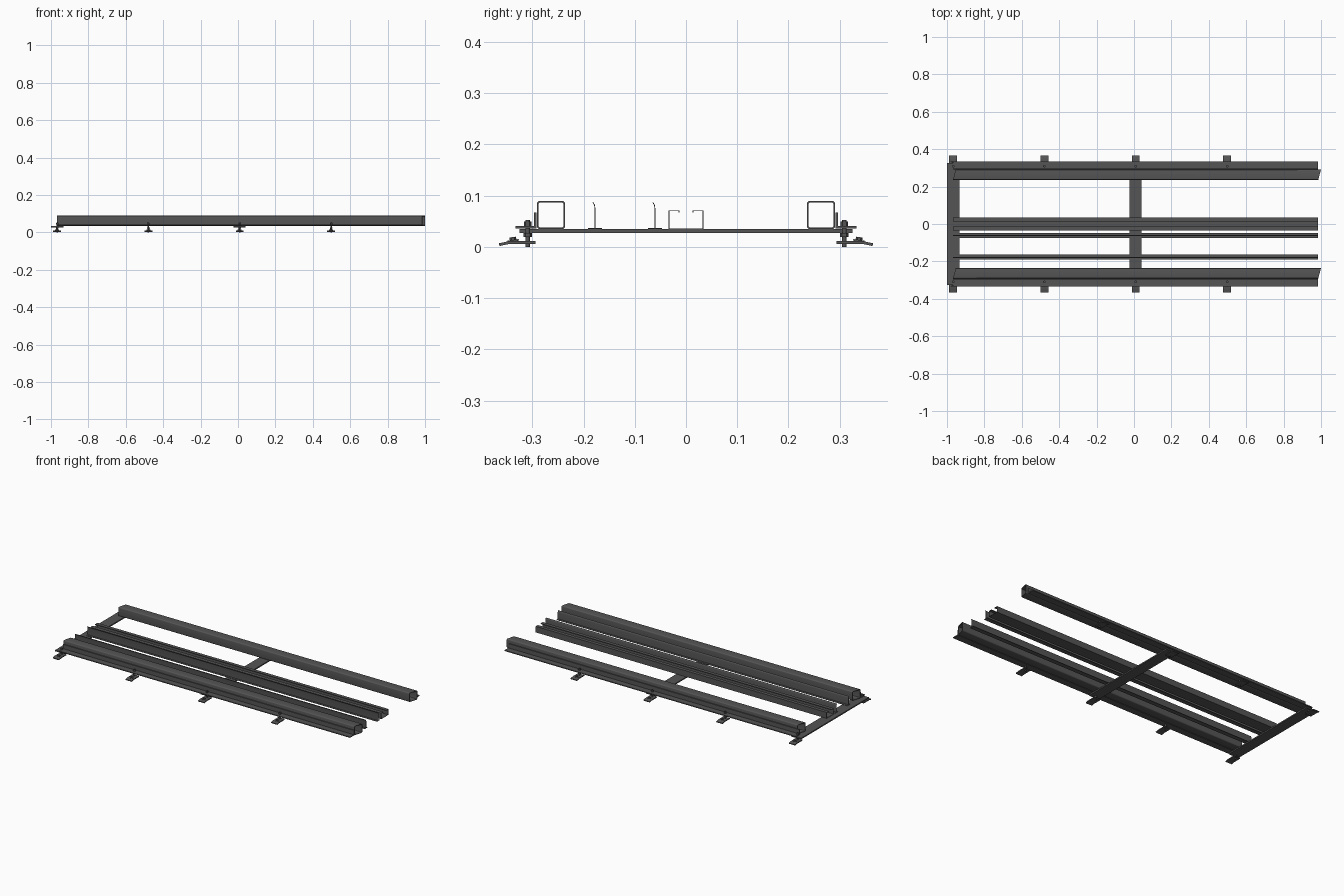
import bpy, bmesh, math
from mathutils import Vector, Matrix

if "Cube" in bpy.data.objects:
    bpy.data.objects.remove(bpy.data.objects["Cube"])

steel = bpy.data.materials.new("dark_steel")
steel.diffuse_color = (0.09, 0.09, 0.09, 1)
steel.use_nodes = True
steel.node_tree.nodes["Principled BSDF"].inputs["Base Color"].default_value = steel.diffuse_color
X0, X1 = -0.968, 0.985          # rail ends
STATIONS = [-0.967, -0.479, 0.009, 0.498]


def finish(name, bm, smooth=False):
    bmesh.ops.recalc_face_normals(bm, faces=bm.faces)
    me = bpy.data.meshes.new(name)
    bm.to_mesh(me)
    bm.free()
    ob = bpy.data.objects.new(name, me)
    bpy.context.collection.objects.link(ob)
    me.materials.append(steel)
    if smooth:
        bpy.context.view_layer.objects.active = ob
        ob.select_set(True)
        bpy.ops.object.shade_smooth_by_angle(angle=math.radians(35))
        ob.select_set(False)
    return ob


def sheet(name, pts, t, x0, x1, closed=False, shear=0.0, smooth=False):
    """Extrude a (y, z) path along x as folded sheet of thickness t (to its left)."""
    P = [Vector(p) for p in pts]
    n = len(P)
    inner = []
    for i, p in enumerate(P):
        a = P[i - 1] if (closed or i > 0) else None
        b = P[(i + 1) % n] if (closed or i < n - 1) else None
        dirs = [d.normalized() for d in ([p - a] if a else []) + ([b - p] if b else [])]
        norms = [Vector((-d.y, d.x)) for d in dirs]
        m = sum(norms, Vector((0, 0))).normalized()
        inner.append(p + m * t / m.dot(norms[0]))
    bm = bmesh.new()
    y_ref = min(p.x for p in P)
    rings = [[bm.verts.new((x + shear * (q.x - y_ref), q.x, q.y)) for q in path]
             for x in (x0, x1) for path in (P, inner)]
    o0, i0, o1, i1 = rings
    for k in range(n if closed else n - 1):
        j = (k + 1) % n
        for r, s in ((o0, o1), (o1, i1), (i1, i0), (i0, o0)):
            bm.faces.new((r[k], r[j], s[j], s[k]))
    if not closed:
        for k in (0, n - 1):
            bm.faces.new((o0[k], o1[k], i1[k], i0[k]))
    return finish(name, bm, smooth)


def box(name, lo, hi):
    bm = bmesh.new()
    bmesh.ops.create_cube(bm, size=1)
    for v in bm.verts:
        v.co = [l + (c + 0.5) * (h - l) for c, l, h in zip(v.co, lo, hi)]
    return finish(name, bm)


def stack(name, parts, loc, tilt=0.0):
    """Coaxial bolt pieces: (radius, z0, z1, sides)."""
    bm = bmesh.new()
    for r, z0, z1, sides in parts:
        bmesh.ops.create_cone(bm, cap_ends=True, segments=sides, radius1=r, radius2=r,
                              depth=z1 - z0, matrix=Matrix.Translation((0, 0, (z0 + z1) / 2)))
    bm.transform(Matrix.Translation(loc) @ Matrix.Rotation(tilt, 4, 'X'))
    return finish(name, bm, True)


def rounded_rect(y0, y1, z0, z1, r, seg=4):
    pts = []
    for cy, cz, a0 in ((y1 - r, z1 - r, 0), (y0 + r, z1 - r, 90),
                       (y0 + r, z0 + r, 180), (y1 - r, z0 + r, 270)):
        for k in range(seg + 1):
            a = math.radians(a0 + 90 * k / seg)
            pts.append((cy + r * math.cos(a), cz + r * math.sin(a)))
    return pts


# Cross members
for name, cx in (("end_crossbar", -0.967), ("middle_crossbar", 0.008)):
    box(name, (cx - 0.033, -0.325, 0.027), (cx + 0.033, 0.325, 0.0345))

# Box rails (skewed ends) with outer angle flanges
for side, s in (("front", -1), ("back", 1)):
    y0, y1 = sorted((s * 0.236, s * 0.291))
    sheet(side + "_box_rail", rounded_rect(y0, y1, 0.0345, 0.0895, 0.006), 0.0032,
          X0, X1, closed=True, shear=0.27, smooth=True)
    path = [(s * 0.2915, 0.067), (s * 0.2915, 0.0355), (s * 0.333, 0.0355)]
    sheet(side + "_angle_flange", path, s * 0.0052, X0, X1)

# Lipped centre channel
sheet("centre_channel", [(-0.013, 0.067), (-0.013, 0.071), (-0.034, 0.071), (-0.034, 0.0345),
                         (0.034, 0.0345), (0.034, 0.071), (0.013, 0.071), (0.013, 0.067)],
      0.0015, X0, X1)

# Slim upright guides with curled top edge
for name, yc in (("outer_guide", -0.177), ("inner_guide", -0.060)):
    box(name + "_base", (X0, yc - 0.014, 0.0345), (X1, yc + 0.013, 0.0365))
    sheet(name + "_blade", [(yc, 0.036), (yc, 0.076), (yc - 0.001, 0.082), (yc - 0.004, 0.087)],
          0.0015, X0, X1, smooth=True)

# Clamp feet with bolts
for side, s in (("front", -1), ("back", 1)):
    for i, x in enumerate(STATIONS, 1):
        tag = f"{side}_{i}"
        sheet("clamp_foot_" + tag,
              [(s * 0.294, 0.0055), (s * 0.345, 0.0055), (s * 0.364, 0.0015)],
              s * 0.0055, x - 0.021, x + 0.021)
        stack("clamp_bolt_" + tag,
              [(0.0042, 0.0, 0.052, 16), (0.0075, 0.041, 0.049, 6),
               (0.0085, 0.0195, 0.027, 6)], (x, s * 0.309, 0))
        stack("foot_screw_" + tag,
              [(0.011, 0.0, 0.003, 16), (0.0065, 0.003, 0.0085, 6)],
              (x, s * 0.337, 0.0105), -s * math.radians(8))
